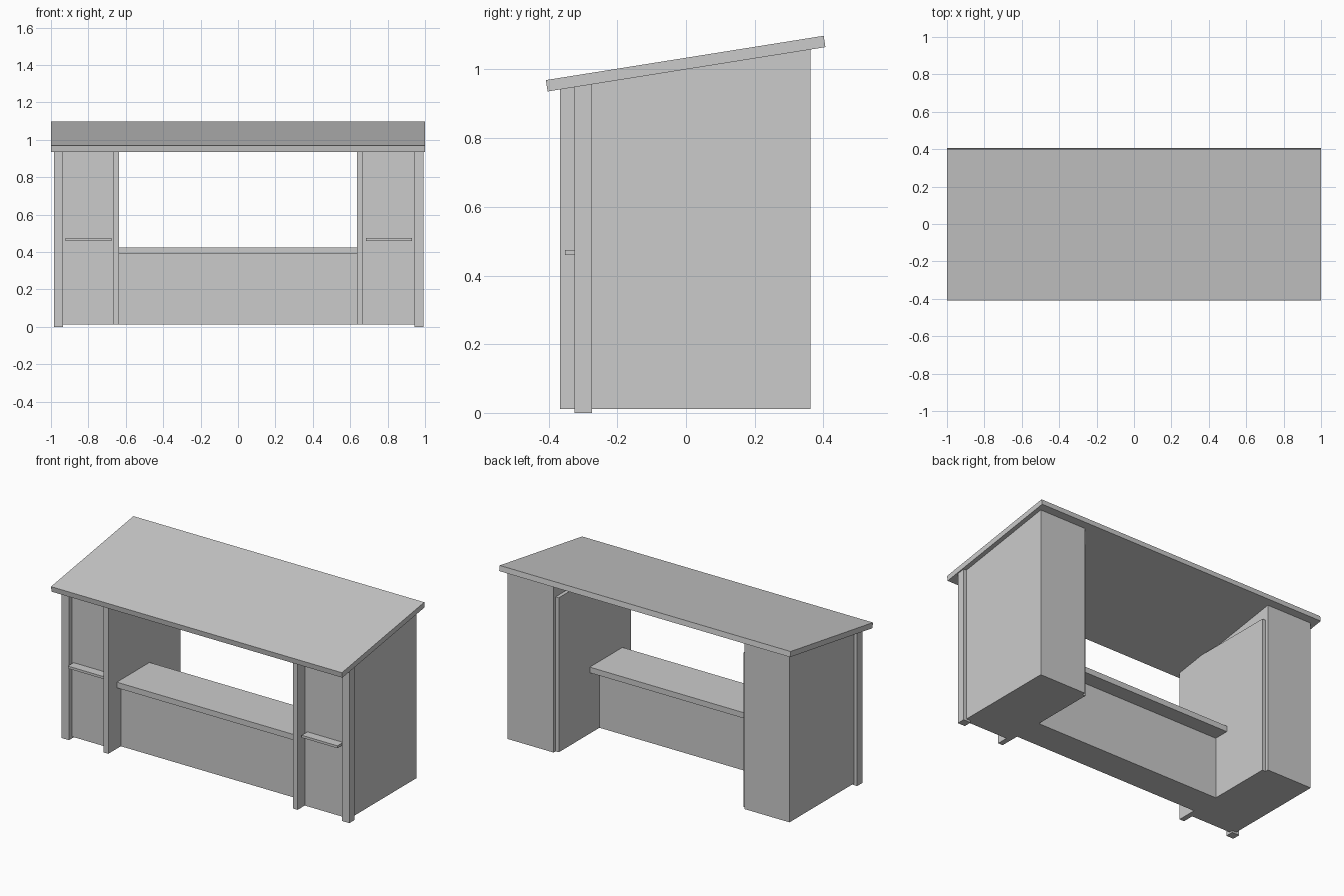
import bpy, bmesh

if "Cube" in bpy.data.objects:
    bpy.data.objects.remove(bpy.data.objects["Cube"])


def prism(name, x0, x1, profile):
    """Extrude a (y, z) profile along x."""
    bm = bmesh.new()
    face = bm.faces.new([bm.verts.new((x0, y, z)) for y, z in profile])
    ext = bmesh.ops.extrude_face_region(bm, geom=[face])
    new = [g for g in ext["geom"] if isinstance(g, bmesh.types.BMVert)]
    bmesh.ops.translate(bm, verts=new, vec=(x1 - x0, 0, 0))
    bmesh.ops.recalc_face_normals(bm, faces=bm.faces)
    mesh = bpy.data.meshes.new(name)
    bm.to_mesh(mesh)
    bm.free()
    obj = bpy.data.objects.new(name, mesh)
    bpy.context.collection.objects.link(obj)
    return obj


def box(name, x, y, z):
    return prism(name, min(x), max(x),
                 [(y[0], z[0]), (y[1], z[0]), (y[1], z[1]), (y[0], z[1])])


BASE = 0.012


def roof_z(y):
    """Height slightly inside the sloping roof slab."""
    return 1.008 + 0.159 * y


# Sloping roof slab
prism("roof", -1, 1, [(-0.403, 0.936), (0.406, 1.065), (0.401, 1.098), (-0.408, 0.969)])

# Counter and its base cabinet
box("counter_top", (-0.64, 0.64), (-0.283, 0.038), (0.39, 0.425))
box("counter_base", (-0.66, 0.66), (-0.244, -0.057), (BASE, 0.40))

# Side towers, each with inner divider, corner post and small shelf
for s, side, dx in ((-1, "left", 0.0), (1, "right", 0.008)):
    prism(side + "_tower", s * 0.657, s * (0.965 + dx),
          [(-0.297, BASE), (0.362, BASE), (0.362, roof_z(0.362)), (-0.297, roof_z(-0.297))])
    box(side + "_divider", (s * 0.635, s * 0.667), (-0.367, 0.342), (BASE, 0.972))
    box(side + "_corner_post", (s * (0.935 + dx), s * (0.985 + dx)), (-0.324, -0.274), (0, 0.965))
    box(side + "_shelf", (s * (0.677 + dx), s * (0.923 + dx)), (-0.353, -0.29), (0.46, 0.475))
